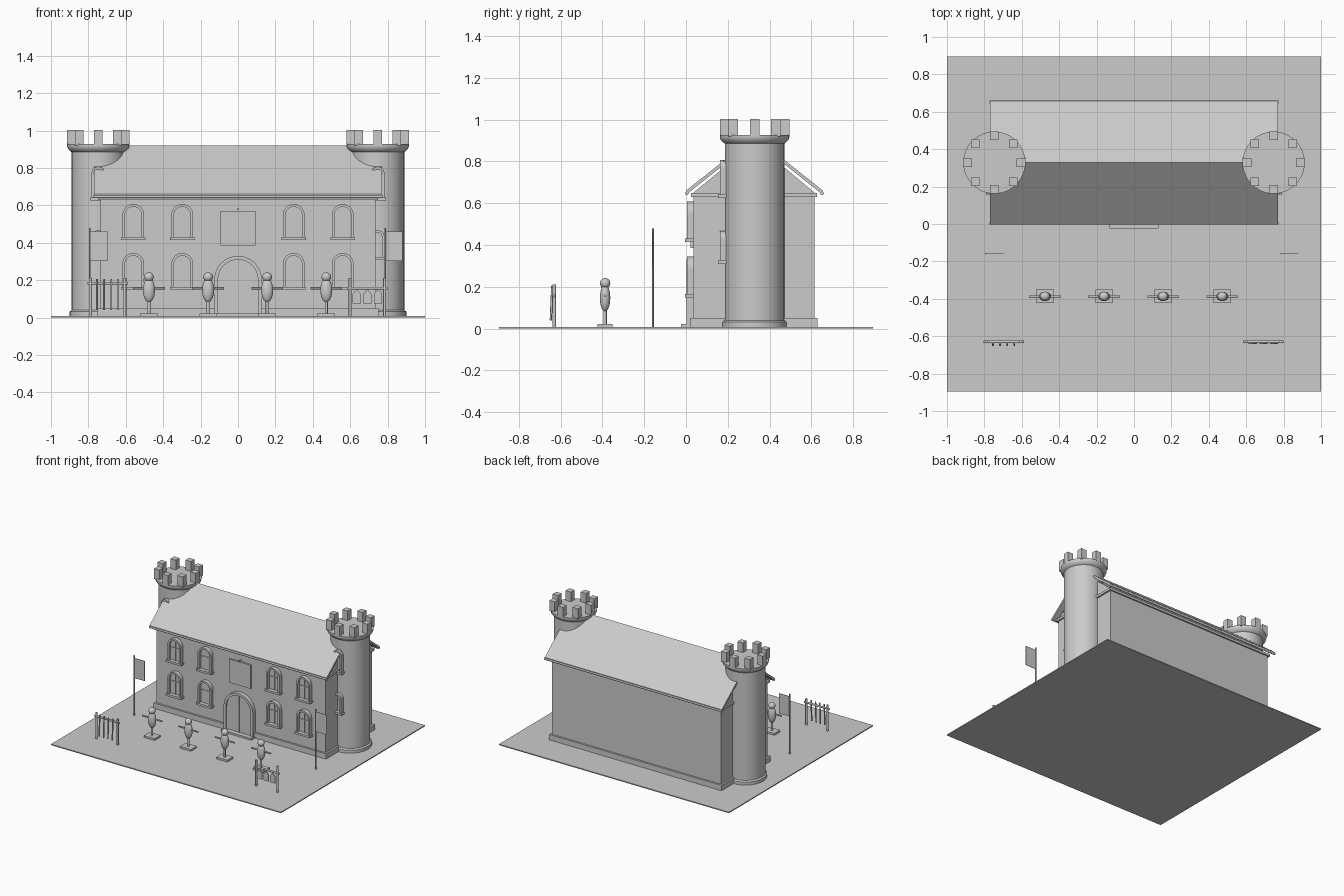
import bpy, bmesh
from math import sin, cos, pi
from mathutils import Matrix, Vector

cube = bpy.data.objects.get("Cube")
if cube:
    bpy.data.objects.remove(cube, do_unlink=True)

stone = bpy.data.materials.new("stone grey")
stone.use_nodes = True
GREY = (0.6, 0.6, 0.6, 1)
stone.diffuse_color = GREY
stone.node_tree.nodes["Principled BSDF"].inputs["Base Color"].default_value = GREY


def finish(name, bm, smooth=False):
    bmesh.ops.recalc_face_normals(bm, faces=bm.faces)
    mesh = bpy.data.meshes.new(name)
    bm.to_mesh(mesh)
    bm.free()
    mesh.materials.append(stone)
    ob = bpy.data.objects.new(name, mesh)
    bpy.context.collection.objects.link(ob)
    if smooth:
        bpy.ops.object.select_all(action='DESELECT')
        ob.select_set(True)
        bpy.context.view_layer.objects.active = ob
        bpy.ops.object.shade_smooth_by_angle(angle=0.6)
    return ob


def box(name, x, y, z):
    """Box from (min, max) pairs."""
    bm = bmesh.new()
    bmesh.ops.create_cube(bm, size=1)
    for v in bm.verts:
        v.co = [(a + b) / 2 + c * (b - a) for c, (a, b) in zip(v.co, (x, y, z))]
    return finish(name, bm)


def prism(name, pts, a, b, axis='Y'):
    """Extrude a flat outline, given as (across, up), from a to b along an axis."""
    bm = bmesh.new()
    place = (lambda p, d: (p[0], d, p[1])) if axis == 'Y' else (lambda p, d: (d, p[0], p[1]))
    face = bm.faces.new([bm.verts.new(place(p, a)) for p in pts])
    ext = bmesh.ops.extrude_face_region(bm, geom=[face])["geom"]
    step = Vector((0, b - a, 0)) if axis == 'Y' else Vector((b - a, 0, 0))
    bmesh.ops.translate(bm, verts=[g for g in ext if isinstance(g, bmesh.types.BMVert)], vec=step)
    return finish(name, bm)


def lathe(name, profile, x, y, steps=48):
    """Spin (radius, height) pairs about a vertical axis."""
    bm = bmesh.new()
    vs = [bm.verts.new((r, 0, z)) for r, z in profile]
    es = [bm.edges.new(e) for e in zip(vs, vs[1:])]
    bmesh.ops.spin(bm, geom=vs + es, axis=(0, 0, 1), cent=(0, 0, 0), angle=2 * pi, steps=steps)
    bmesh.ops.remove_doubles(bm, verts=bm.verts, dist=1e-5)
    bmesh.ops.translate(bm, verts=bm.verts, vec=(x, y, 0))
    return finish(name, bm, True)


def rod(name, start, end, r):
    bm = bmesh.new()
    s, e = Vector(start), Vector(end)
    turn = (e - s).to_track_quat('Z', 'Y').to_matrix().to_4x4()
    bmesh.ops.create_cone(bm, cap_ends=True, segments=12, radius1=r, radius2=r, depth=(e - s).length,
                          matrix=Matrix.Translation((s + e) / 2) @ turn)
    return finish(name, bm, True)


def ball(name, centre, radii):
    bm = bmesh.new()
    bmesh.ops.create_uvsphere(bm, u_segments=24, v_segments=14, radius=1)
    for v in bm.verts:
        v.co = [c + k * r for c, k, r in zip(centre, v.co, radii)]
    return finish(name, bm, True)


def arch(x, w, z0, z1, n=16):
    """Round-headed outline running from the lower right to the lower left."""
    curve = [(x + w * cos(pi * i / n), z1 - w + w * sin(pi * i / n)) for i in range(n + 1)]
    return [(x + w, z0)] + curve + [(x - w, z0)]


def arch_frame(name, x, w, z0, z1, t, a, b):
    outer, inner = arch(x, w, z0, z1), arch(x, w - t, z0, z1 - t)
    bm = bmesh.new()
    rings = [[bm.verts.new((px, d, pz)) for px, pz in ring]
             for ring, d in ((outer, a), (inner, a), (inner, b), (outer, b))]
    for r, s in zip(rings, rings[1:] + rings[:1]):
        for i in range(len(r) - 1):
            bm.faces.new((r[i], r[i + 1], s[i + 1], s[i]))
    for i in (0, -1):
        bm.faces.new([r[i] for r in rings])
    return finish(name, bm)


def window(name, x, y, w, z0, z1, depth=0.03):
    """Framed arched window whose back lies at y + depth."""
    back = y + depth
    arch_frame(name + "_frame", x, w, z0, z1, 0.014, y, back)
    prism(name + "_pane", arch(x, w - 0.012, z0, z1 - 0.012), back - 0.008, back)
    box(name + "_mullion", (x - 0.003, x + 0.003), (back - 0.014, back), (z0, z1 - 0.01))
    mid = z0 + (z1 - z0) * 0.58
    box(name + "_crossbar", (x - w + 0.01, x + w - 0.01), (back - 0.014, back), (mid - 0.003, mid + 0.003))
    box(name + "_sill", (x - w - 0.008, x + w + 0.008), (y - 0.009, back), (z0 - 0.006, z0 + 0.01))


# Ground and hall
G = 0.008
box("ground", (-1, 1), (-0.895, 0.895), (0, G))
box("hall_plinth", (-0.75, 0.75), (0.02, 0.63), (G, 0.05))
prism("hall_walls", [(0.035, G), (0.615, G), (0.615, 0.65), (0.328, 0.89), (0.035, 0.65)], -0.735, 0.735, 'X')
box("hall_cornice", (-0.748, 0.748), (0.024, 0.626), (0.63, 0.648))
prism("roof", [(0, 0.64), (0, 0.66), (0.328, 0.92), (0.655, 0.66), (0.655, 0.64), (0.328, 0.9)], -0.77, 0.77, 'X')
for y in (0.004, 0.651):
    rod("gutter", (-0.772, y, 0.647), (0.772, y, 0.647), 0.008)

# Front openings
for x in (-0.56, -0.298, 0.298, 0.56):
    window("lower_window", x, 0.005, 0.058, 0.155, 0.345)
    window("upper_window", x, 0.005, 0.058, 0.42, 0.607)
arch_frame("door_frame", 0, 0.127, G, 0.33, 0.02, 0.003, 0.035)
prism("door", arch(0, 0.108, G, 0.311), 0.013, 0.035)
box("door_seam", (-0.002, 0.002), (0.011, 0.02), (G, 0.309))
box("door_step", (-0.132, 0.132), (-0.024, 0.03), (G, 0.022))
box("wall_panel", (-0.094, 0.094), (0.022, 0.036), (0.385, 0.57))
rod("panel_peg", (0, 0.005, 0.58), (0, 0.04, 0.58), 0.005)

# Corner towers
for x in (-0.747, 0.747):
    y = 0.328
    lathe("tower", [(0, G), (0.153, G), (0.153, 0.032), (0.142, 0.04), (0.142, 0.885), (0.15, 0.89),
                    (0.162, 0.903), (0.166, 0.915), (0.166, 0.927), (0, 0.927)], x, y)
    for i in range(8):
        mx, my = x + 0.143 * cos(i * pi / 4), y + 0.143 * sin(i * pi / 4)
        box("merlon", (mx - 0.023, mx + 0.023), (my - 0.023, my + 0.023), (0.92, 1.003))
    window("tower_lower_window", x, 0.163, 0.036, 0.315, 0.467, 0.036)
    window("tower_upper_window", x, 0.163, 0.036, 0.632, 0.807, 0.036)

# Banners
for x in (-0.792, 0.787):
    rod("banner_pole", (x, -0.158, G), (x, -0.158, 0.48), 0.004)
    box("banner", (x, x + 0.093), (-0.16, -0.157), (0.303, 0.46))

# Training dummies
for i in range(4):
    x, y = -0.476 + 0.316 * i, -0.387
    box("dummy_base", (x - 0.047, x + 0.047), (y - 0.036, y + 0.036), (G, 0.023))
    rod("dummy_post", (x, y, 0.02), (x, y, 0.2), 0.008)
    ball("dummy_body", (x, y, 0.147), (0.032, 0.025, 0.065))
    ball("dummy_head", (x, y, 0.217), (0.026, 0.025, 0.025))
    rod("dummy_arms", (x - 0.085, y, 0.157), (x + 0.085, y, 0.157), 0.006)

# Weapon racks
for cx, rail in ((-0.697, 0.183), (0.692, 0.157)):
    y = -0.63
    for s in (-0.092, 0.092):
        rod("rack_post", (cx + s, y, G), (cx + s, y, 0.212), 0.008)
    rod("rack_rail", (cx - 0.108, y, rail), (cx + 0.108, y, rail), 0.007)
for i in range(4):
    x = -0.754 + 0.038 * i
    rod("stave", (x, -0.647, 0.04), (x, -0.64, 0.205), 0.005)
for x in (0.635, 0.692, 0.749):
    w = 0.022
    prism("shield", [(x - w, 0.075), (x + w, 0.075), (x + w, 0.125), (x, 0.153), (x - w, 0.125)], -0.641, -0.634)
